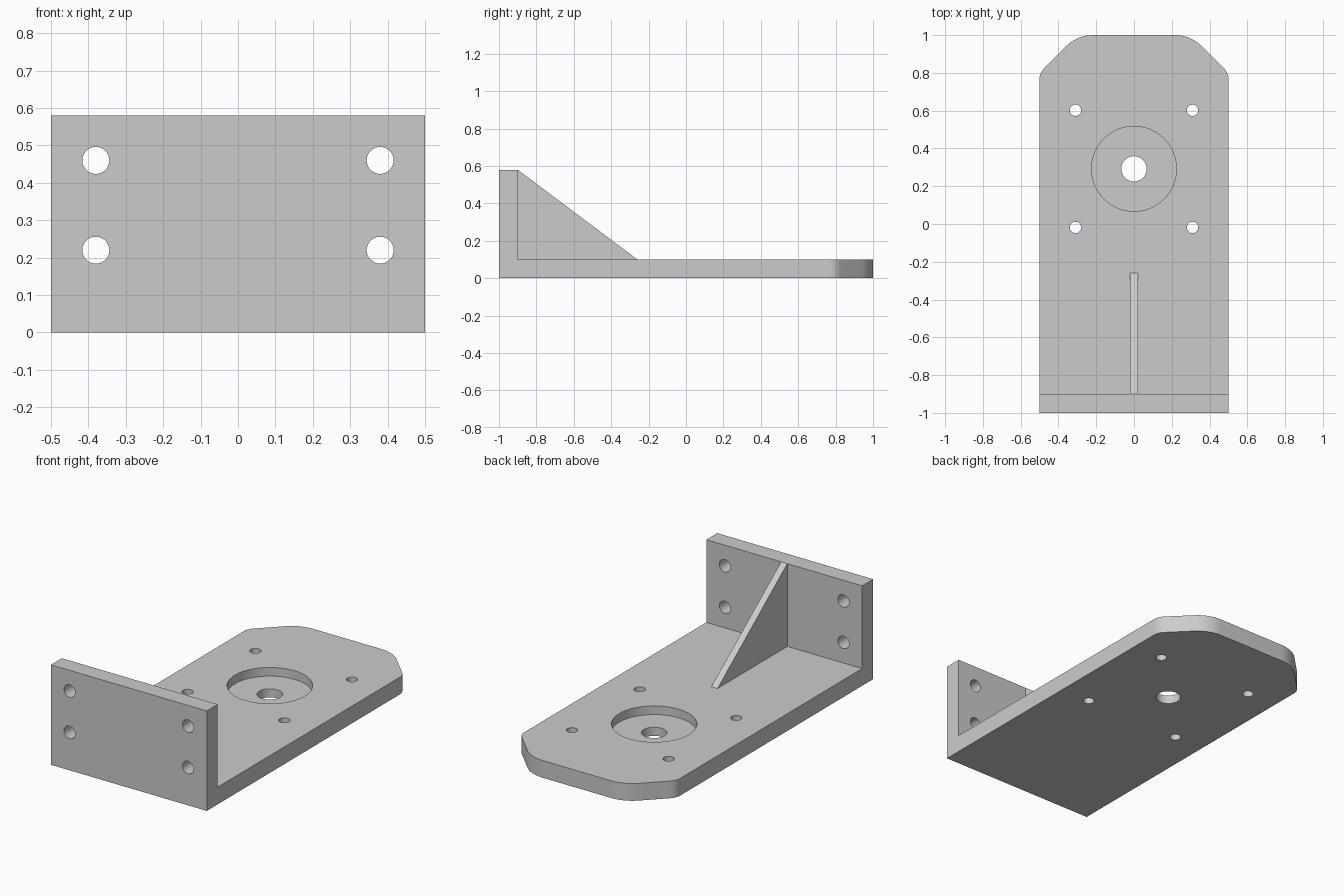
import bpy, bmesh
from math import cos, sin, pi, tan, radians
from mathutils import Vector

cube = bpy.data.objects.get("Cube")
if cube:
    bpy.data.objects.remove(cube, do_unlink=True)

grey = bpy.data.materials.new("light grey metal")
grey.use_nodes = True
grey.diffuse_color = (0.6, 0.6, 0.6, 1)
grey.node_tree.nodes["Principled BSDF"].inputs["Base Color"].default_value = (0.6, 0.6, 0.6, 1)


def prism(name, points, extrude):
    """Solid made by sweeping a closed flat outline along a vector."""
    bm = bmesh.new()
    face = bm.faces.new([bm.verts.new(p) for p in points])
    swept = bmesh.ops.extrude_face_region(bm, geom=[face], use_keep_orig=True)
    verts = [g for g in swept["geom"] if isinstance(g, bmesh.types.BMVert)]
    bmesh.ops.translate(bm, verts=verts, vec=extrude)
    bmesh.ops.recalc_face_normals(bm, faces=bm.faces)
    mesh = bpy.data.meshes.new(name)
    bm.to_mesh(mesh)
    bm.free()
    mesh.materials.append(grey)
    obj = bpy.data.objects.new(name, mesh)
    bpy.context.collection.objects.link(obj)
    return obj


def combine(target, tool, operation):
    """Apply a boolean and discard the tool."""
    mod = target.modifiers.new("cut", "BOOLEAN")
    mod.operation, mod.solver, mod.object = operation, "EXACT", tool
    bpy.context.view_layer.objects.active = target
    bpy.ops.object.modifier_apply(modifier=mod.name)
    bpy.data.objects.remove(tool, do_unlink=True)


def circle(radius, steps=48):
    return [(radius * cos(2 * pi * i / steps), radius * sin(2 * pi * i / steps))
            for i in range(steps)]


def fillet(corner, before, after, radius, steps=10):
    """Points of an arc rounding a 45 degree turn."""
    c = Vector(corner)
    a, b = (Vector(before) - c).normalized(), (Vector(after) - c).normalized()
    start = c + a * radius * tan(radians(22.5))
    normal = (b - a * a.dot(b)).normalized()
    centre = start + normal * radius
    return [centre - normal * radius * cos(t) - a * radius * sin(t)
            for t in (radians(45) * i / steps for i in range(steps + 1))]


def drill_down(x, y, radius, bottom):
    tool = prism("drill", [(x + u, y + v, bottom) for u, v in circle(radius)], (0, 0, 1))
    combine(body, tool, "DIFFERENCE")


# L-shaped body: base plate and upright flange
THICK, HEIGHT = 0.1, 0.58
profile = [(-1, 0), (1.1, 0), (1.1, THICK), (-0.9, THICK), (-0.9, HEIGHT), (-1, HEIGHT)]
body = prism("bracket_body", [(-0.5, y, z) for y, z in profile], (1, 0, 0))

# Rounded, chamfered back corners
side, back = (0.5, 0.8), (0.3, 1.0)
right_half = fillet(side, (0.5, 0), back, 0.08) + fillet(back, side, (0, 1), 0.2)
outline = [(0.6, -1.1), (0.6, 0), (0.5, 0)]
outline = [Vector(p) for p in [(0.5, -1.0)]] + right_half
outline += [Vector((-p.x, p.y)) for p in reversed(outline)]
combine(body, prism("plan", [(p.x, p.y, -0.2) for p in outline], (0, 0, 1)), "INTERSECT")

# Round pocket, centre bore and four plate holes
CENTRE = 0.292
drill_down(0, CENTRE, 0.225, 0.05)
drill_down(0, CENTRE, 0.067, -0.3)
for sx in (-1, 1):
    for sy in (-1, 1):
        drill_down(sx * 0.31, CENTRE + sy * 0.31, 0.03, -0.3)

# Four flange holes
for x in (-0.38, 0.38):
    for z in (0.22, 0.46):
        tool = prism("drill", [(x + u, -1.1, z + v) for u, v in circle(0.036)], (0, 0.3, 0))
        combine(body, tool, "DIFFERENCE")

# Triangular stiffening rib
rib = prism("stiffening_rib",
            [(-0.02, -0.9, THICK), (-0.02, -0.26, THICK), (-0.02, -0.9, HEIGHT)], (0.04, 0, 0))

# Smooth curved walls, sharp edges elsewhere
bpy.ops.object.select_all(action="DESELECT")
body.select_set(True)
bpy.context.view_layer.objects.active = body
bpy.ops.object.shade_smooth_by_angle(angle=radians(20))
